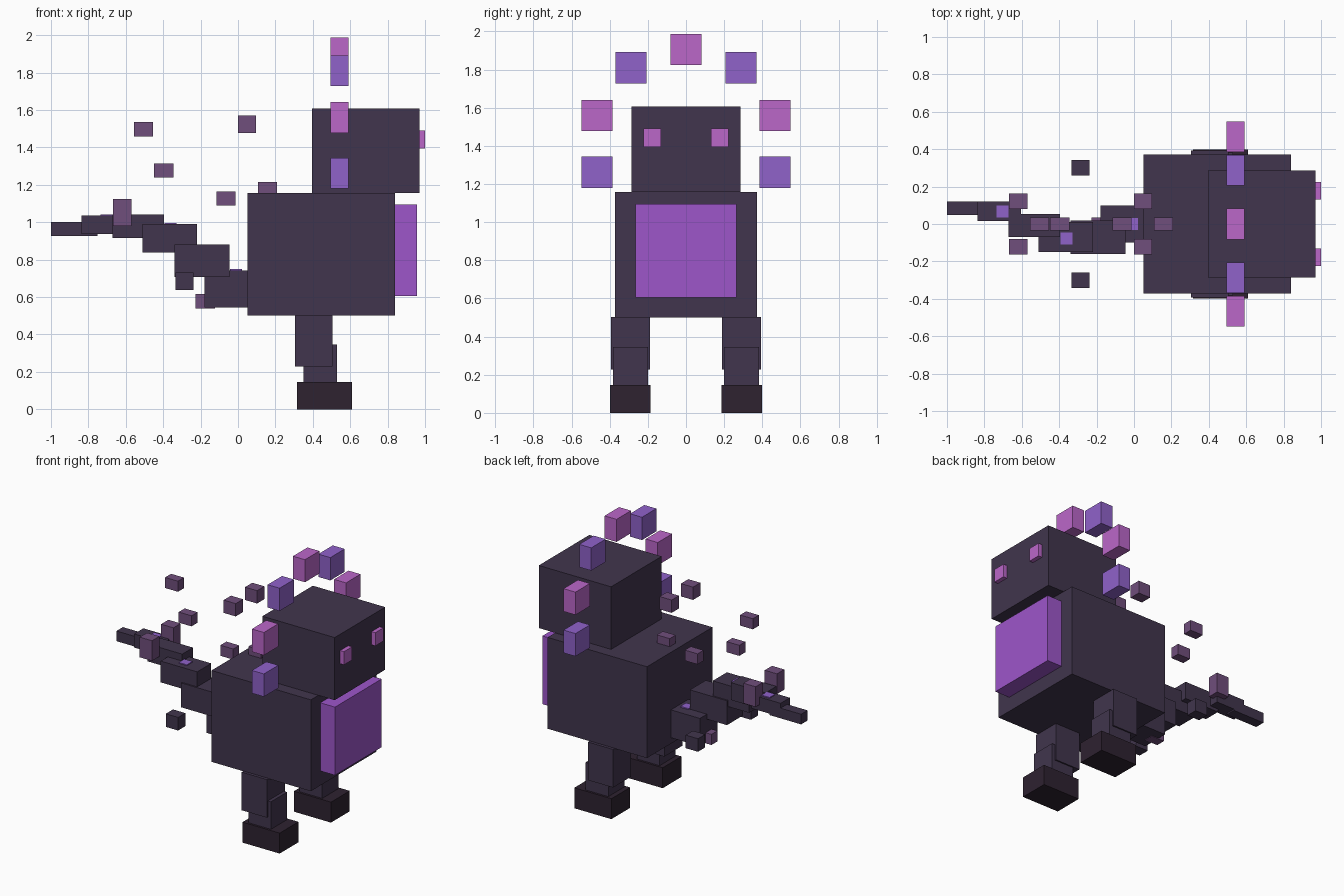
import bpy

if "Cube" in bpy.data.objects:
    bpy.data.objects.remove(bpy.data.objects["Cube"], do_unlink=True)


def material(name, hexcode):
    # sRGB hex to linear flat colour
    rgb = [int(hexcode[i:i + 2], 16) / 255 for i in (0, 2, 4)]
    lin = [c / 12.92 if c <= 0.04045 else ((c + 0.055) / 1.055) ** 2.4 for c in rgb]
    m = bpy.data.materials.new(name)
    m.use_nodes = True
    m.diffuse_color = (*lin, 1)
    m.node_tree.nodes["Principled BSDF"].inputs["Base Color"].default_value = (*lin, 1)
    return m


hide = material("dark purple hide", "41354d")
hoof = material("near black foot", "2e2230")
glow = material("bright purple chest", "9d56ca")
pink = material("orchid pink", "bb67c9")
violet = material("violet", "9062ca")
plum = material("dusty plum", "704e7c")


def box(name, mat, x, y, z):
    # Box spanning the given (low, high) range on each axis
    bpy.ops.mesh.primitive_cube_add(size=1, location=[sum(r) / 2 for r in (x, y, z)])
    ob = bpy.context.object
    ob.name = name
    ob.scale = [r[1] - r[0] for r in (x, y, z)]
    bpy.ops.object.transform_apply(location=False, rotation=False, scale=True)
    ob.data.materials.append(mat)
    return ob


def pair(name, mat, x, y, z):
    # Two boxes mirrored across the y = 0 plane
    box(name + "_back", mat, x, y, z)
    box(name + "_front", mat, x, (-y[1], -y[0]), z)


# Body, head and chest plate
box("body", hide, (0.05, 0.84), (-0.372, 0.372), (0.5, 1.157))
box("head", hide, (0.395, 0.97), (-0.287, 0.287), (1.157, 1.607))
box("chest_plate", glow, (0.84, 0.957), (-0.265, 0.265), (0.605, 1.095))
pair("eye", pink, (0.965, 1.0), (0.132, 0.224), (1.395, 1.49))

# Legs and feet
pair("upper_leg", hide, (0.305, 0.505), (0.19, 0.393), (0.228, 0.502))
pair("lower_leg", hide, (0.35, 0.53), (0.2, 0.383), (0.14, 0.345))
pair("foot", hoof, (0.315, 0.61), (0.185, 0.398), (0, 0.147))

# Floating halo blocks around the head
halo_x, half = (0.495, 0.59), 0.082
box("halo_top", pink, halo_x, (-half, half), (1.825, 1.987))
for name, mat, y, z in (("halo_upper", violet, 0.288, 1.81),
                        ("halo_side", pink, 0.467, 1.56),
                        ("halo_lower", violet, 0.467, 1.262)):
    pair(name, mat, halo_x, (y - half, y + half), (z - half, z + half))

# Tail, from the body to the tip
tail = [((-0.18, 0.06), (-0.1, 0.1), (0.543, 0.743)),
        ((-0.34, -0.045), (-0.16, 0.02), (0.707, 0.882)),
        ((-0.51, -0.22), (-0.15, 0.01), (0.837, 0.99)),
        ((-0.67, -0.395), (-0.07, 0.053), (0.915, 1.04)),
        ((-0.837, -0.605), (0.015, 0.12), (0.937, 1.035)),
        ((-1.0, -0.75), (0.047, 0.12), (0.927, 1.0))]
for i, ranges in enumerate(tail):
    box(f"tail_segment_{i + 1}", hide, *ranges)

# Small gems set in the top of the tail
for i, (x, y, top) in enumerate(((-0.01, 0, 0.751), (-0.362, -0.078, 0.996), (-0.702, 0.067, 1.042))):
    box(f"tail_gem_{i + 1}", violet, (x - 0.032, x + 0.032),
        (y - 0.032, y + 0.032), (top - 0.06, top))

# Floating fragments along the centre line
for i, (x, z) in enumerate(((-0.505, 1.497), (-0.397, 1.277), (-0.065, 1.127),
                            (0.157, 1.177), (-0.175, 0.577))):
    box(f"fragment_{i + 1}", plum, (x - 0.051, x + 0.051),
        (-0.034, 0.034), (z - 0.038, z + 0.038))

# Floating fragments in mirrored pairs
pair("neck_fragment", plum, (0, 0.096), (0.08, 0.163), (1.478, 1.57))
pair("tail_fragment", plum, (-0.668, -0.57), (0.08, 0.163), (0.98, 1.125))
pair("dark_fragment", hide, (-0.335, -0.237), (0.26, 0.342), (0.637, 0.731))
